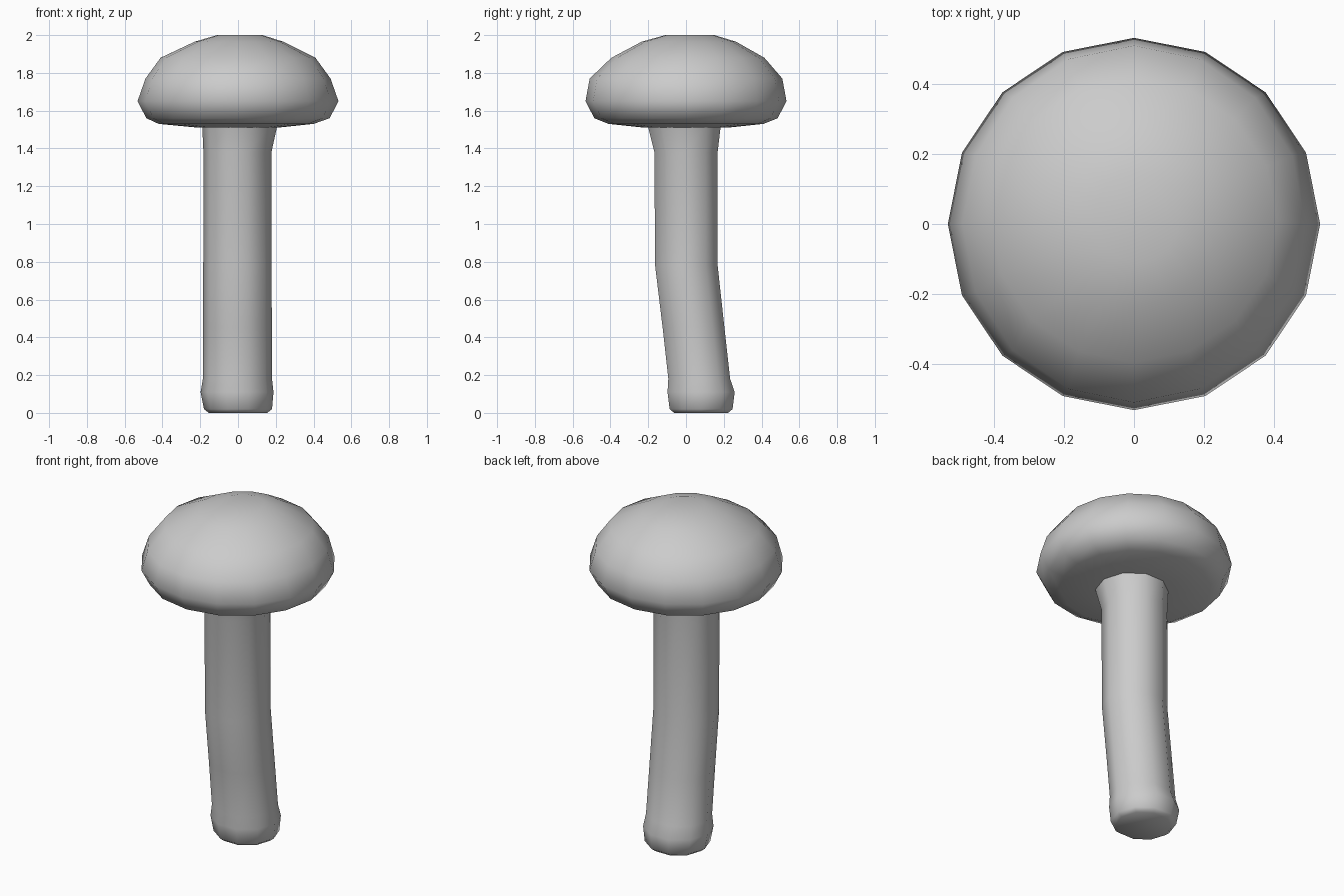
import bpy, bmesh, math

if "Cube" in bpy.data.objects:
    bpy.data.objects.remove(bpy.data.objects["Cube"])


def loft(name, rings, sides, turn=0.0, angle=180):
    """Skin a stack of rings given as (centre x, centre y, z, radius x, radius y)."""
    bm = bmesh.new()
    loops = []
    for cx, cy, z, rx, ry in rings:
        loops.append([bm.verts.new((cx + rx * math.cos(turn + math.tau * i / sides),
                                    cy + ry * math.sin(turn + math.tau * i / sides), z))
                      for i in range(sides)])
    for low, high in zip(loops, loops[1:]):
        for i in range(sides):
            j = (i + 1) % sides
            bm.faces.new((low[i], low[j], high[j], high[i]))
    bm.faces.new(loops[0][::-1])
    bm.faces.new(loops[-1])
    bmesh.ops.recalc_face_normals(bm, faces=bm.faces)
    mesh = bpy.data.meshes.new(name)
    bm.to_mesh(mesh)
    bm.free()
    obj = bpy.data.objects.new(name, mesh)
    bpy.context.collection.objects.link(obj)
    bpy.context.view_layer.objects.active = obj
    obj.select_set(True)
    bpy.ops.object.shade_smooth_by_angle(angle=math.radians(angle))
    obj.select_set(False)
    return obj


# Stem: leans towards the back at its swollen foot, flares into the cap
loft("stem", [
    (0.00, 0.08, 0.00, 0.155, 0.15),
    (0.00, 0.08, 0.02, 0.18, 0.175),
    (-0.005, 0.08, 0.11, 0.193, 0.187),
    (-0.003, 0.07, 0.18, 0.183, 0.172),
    (-0.003, 0.04, 0.45, 0.182, 0.172),
    (-0.003, 0.002, 0.78, 0.181, 0.174),
    (-0.003, 0.0, 1.38, 0.18, 0.176),
    (0.01, -0.01, 1.53, 0.20, 0.205),
], 10, angle=60)

# Cap: flat underside, rounded rim, domed top with a small flat crown
loft("cap", [
    (0.0, 0.0, 1.51, 0.21, 0.22),
    (-0.01, 0.0, 1.53, 0.41, 0.41),
    (0.0, 0.0, 1.56, 0.485, 0.485),
    (0.0, 0.0, 1.65, 0.532, 0.532),
    (0.0, 0.0, 1.77, 0.49, 0.51),
    (0.0, 0.01, 1.88, 0.41, 0.405),
    (0.005, 0.015, 1.965, 0.235, 0.25),
    (0.01, 0.02, 2.0, 0.12, 0.13),
], 16)
